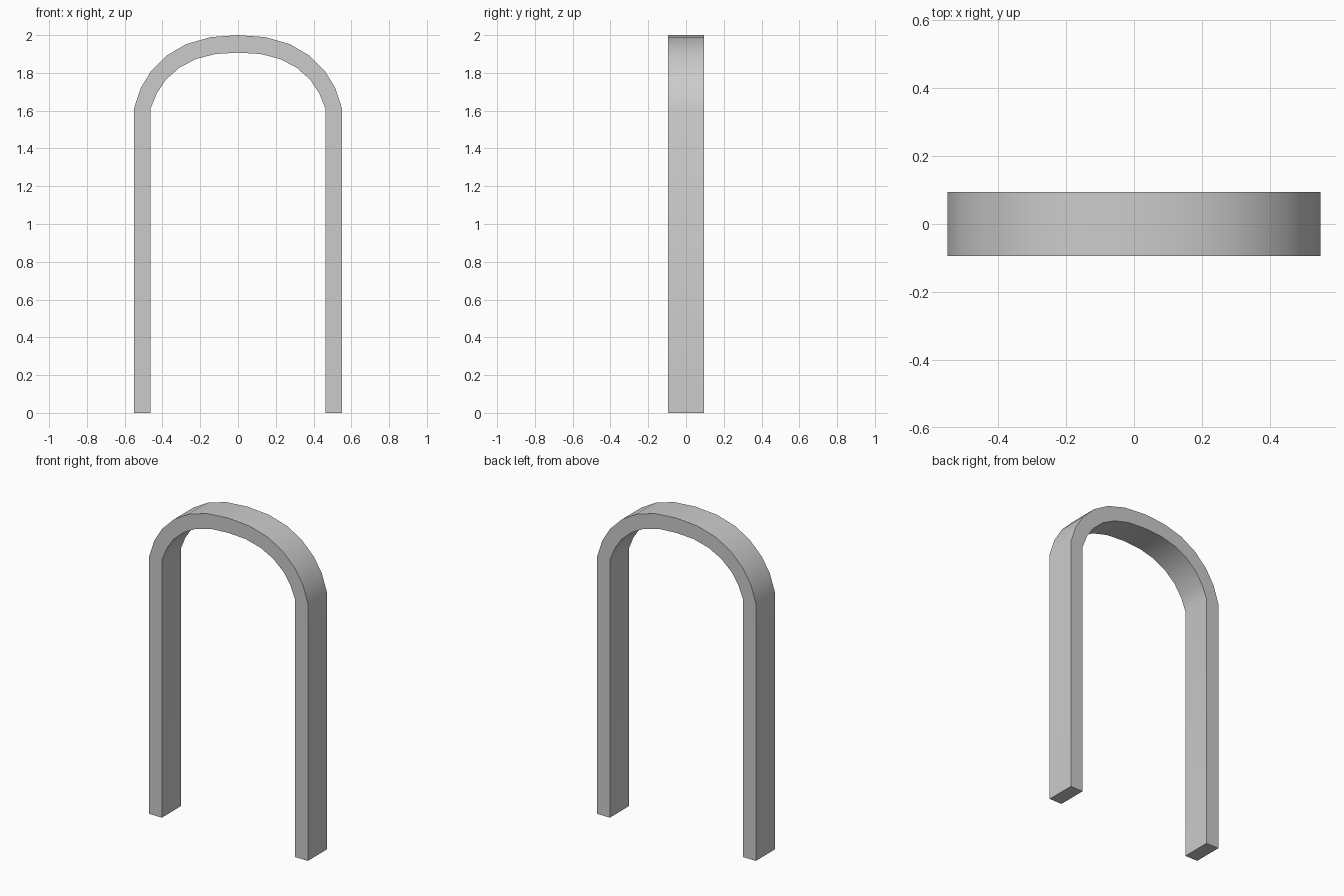
import bpy
import bmesh
import math

cube = bpy.data.objects.get("Cube")
if cube:
    bpy.data.objects.remove(cube, do_unlink=True)

HALF_DEPTH = 0.094

# One flat grey for the whole frame
grey = bpy.data.materials.new("plain grey")
grey.use_nodes = True
colour = (0.6, 0.6, 0.6, 1)
grey.diffuse_color = colour
grey.node_tree.nodes["Principled BSDF"].inputs["Base Color"].default_value = colour

# Left half of each edge line, from the floor to the crown
outer = [(0.55, 0), (0.55, 1.613), (0.515, 1.72), (0.46, 1.81),
         (0.377, 1.892), (0.275, 1.952), (0.147, 1.989), (0, 2)]
inner = [(0.462, 0), (0.462, 1.613), (0.43, 1.692), (0.383, 1.763),
         (0.31, 1.828), (0.224, 1.873), (0.12, 1.9), (0, 1.907)]


def mirrored(half):
    return half + [(-x, z) for x, z in reversed(half[:-1])]


# Arched frame: strip of quads between the two lines, extruded in depth
bm = bmesh.new()
rows = [[bm.verts.new((x, -HALF_DEPTH, z)) for x, z in mirrored(line)]
        for line in (outer, inner)]
front = [bm.faces.new((rows[0][i], rows[0][i + 1], rows[1][i + 1], rows[1][i]))
         for i in range(len(rows[0]) - 1)]
back = bmesh.ops.extrude_face_region(bm, geom=front, use_keep_orig=True)["geom"]
bmesh.ops.translate(bm, vec=(0, 2 * HALF_DEPTH, 0),
                    verts=[v for v in back if isinstance(v, bmesh.types.BMVert)])
bmesh.ops.recalc_face_normals(bm, faces=bm.faces)

mesh = bpy.data.meshes.new("arched_frame")
bm.to_mesh(mesh)
bm.free()
mesh.materials.append(grey)
frame = bpy.data.objects.new("arched_frame", mesh)
bpy.context.collection.objects.link(frame)

# Smooth curve on the arch, crisp rims
bpy.ops.object.select_all(action="DESELECT")
frame.select_set(True)
bpy.context.view_layer.objects.active = frame
bpy.ops.object.shade_smooth_by_angle(angle=math.radians(30))
